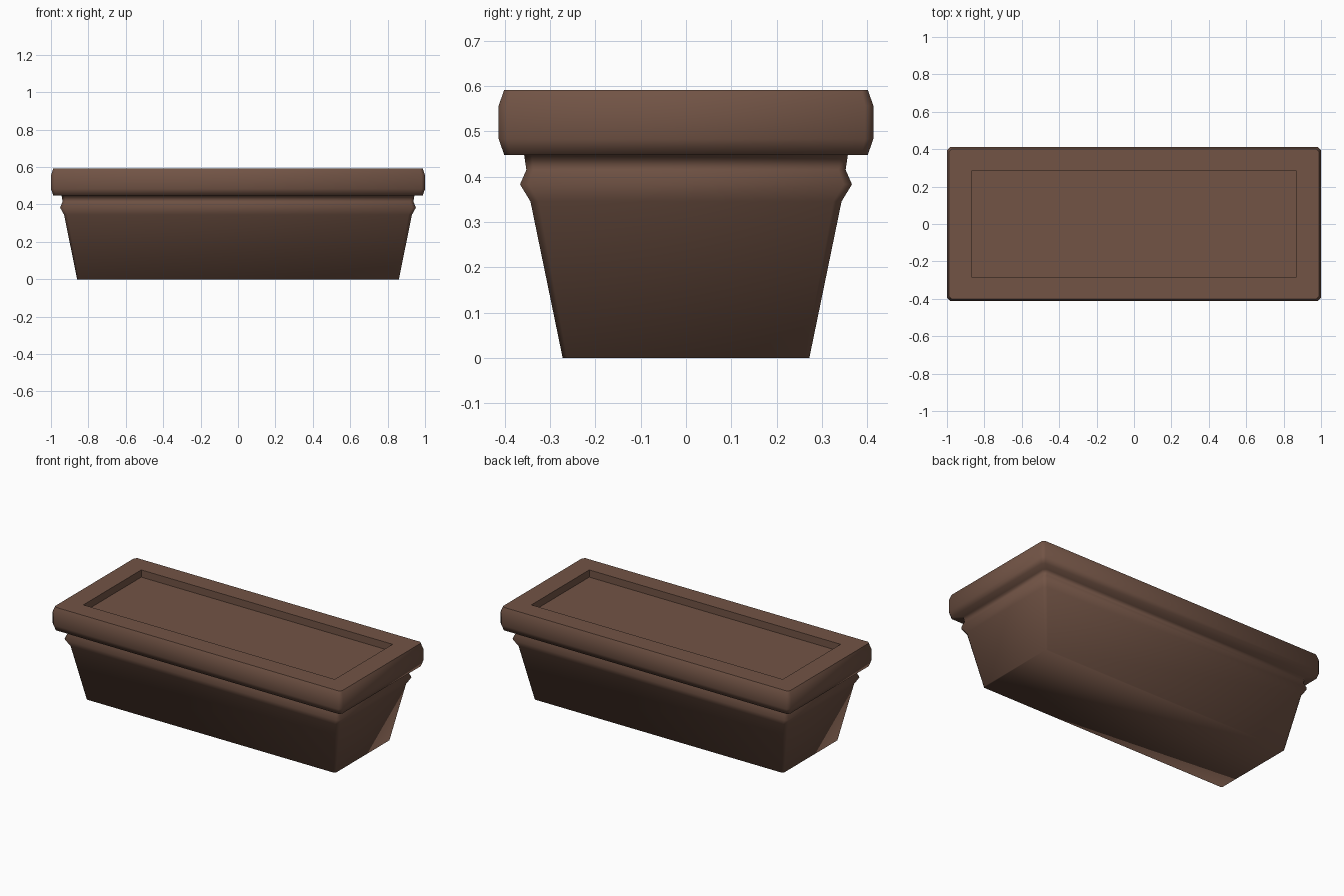
import bpy, bmesh

if "Cube" in bpy.data.objects:
    bpy.data.objects.remove(bpy.data.objects["Cube"])

brown = bpy.data.materials.new("brown_clay")
brown.diffuse_color = (0.168, 0.088, 0.060, 1)
brown.use_nodes = True
brown.node_tree.nodes["Principled BSDF"].inputs["Base Color"].default_value = brown.diffuse_color


def ring(bm, z, hx, hy, c):
    """Rectangle with chamfered corners, counter-clockwise."""
    pts = [(hx - c, -hy), (hx, -hy + c), (hx, hy - c), (hx - c, hy),
           (-hx + c, hy), (-hx, hy - c), (-hx, -hy + c), (-hx + c, -hy)]
    return [bm.verts.new((x, y, z)) for x, y in pts]


def lofted(name, profile, sharp=(), cap_bottom=False, cap_top=False):
    """Loft rings from (z, half x, half y, chamfer); sharp lists hard ring indices."""
    bm = bmesh.new()
    rings = [ring(bm, *p) for p in profile]
    for a, b in zip(rings, rings[1:]):
        for i in range(8):
            j = (i + 1) % 8
            bm.faces.new((a[i], a[j], b[j], b[i]))
    if cap_bottom:
        bm.faces.new(rings[0][::-1])
    if cap_top:
        bm.faces.new(rings[-1])
    for f in bm.faces:
        f.smooth = True
    for k in sharp:
        for i in range(8):
            e = bm.edges.get((rings[k][i], rings[k][(i + 1) % 8]))
            e.smooth = False
    bmesh.ops.remove_doubles(bm, verts=bm.verts[:], dist=0.0005)
    # vertical corners of the recess stay hard
    for e in bm.edges:
        if len(e.link_faces) == 2 and e.calc_face_angle(0) > 1.45 and e.verts[0].co.z > 0.5:
            e.smooth = False
    mesh = bpy.data.meshes.new(name)
    bm.to_mesh(mesh)
    bm.free()
    mesh.materials.append(brown)
    obj = bpy.data.objects.new(name, mesh)
    bpy.context.collection.objects.link(obj)
    return obj


# Tapered body, bead, neck, overhanging rim and inner wall
lofted("planter_box", [
    (0.000, 0.860, 0.272, 0.010),
    (0.345, 0.930, 0.343, 0.018),
    (0.383, 0.951, 0.366, 0.018),
    (0.415, 0.938, 0.352, 0.016),
    (0.448, 0.943, 0.357, 0.016),
    (0.448, 0.988, 0.401, 0.014),
    (0.483, 1.000, 0.413, 0.018),
    (0.557, 1.000, 0.413, 0.018),
    (0.591, 0.988, 0.401, 0.014),
    (0.591, 0.866, 0.285, 0.0),
    (0.546, 0.866, 0.285, 0.0),
], sharp=(8,), cap_bottom=True)

# Sunken fill surface
lofted("soil_surface", [(0.536, 0.866, 0.285, 0.0), (0.546, 0.866, 0.285, 0.0)],
       sharp=(1,), cap_top=True)
